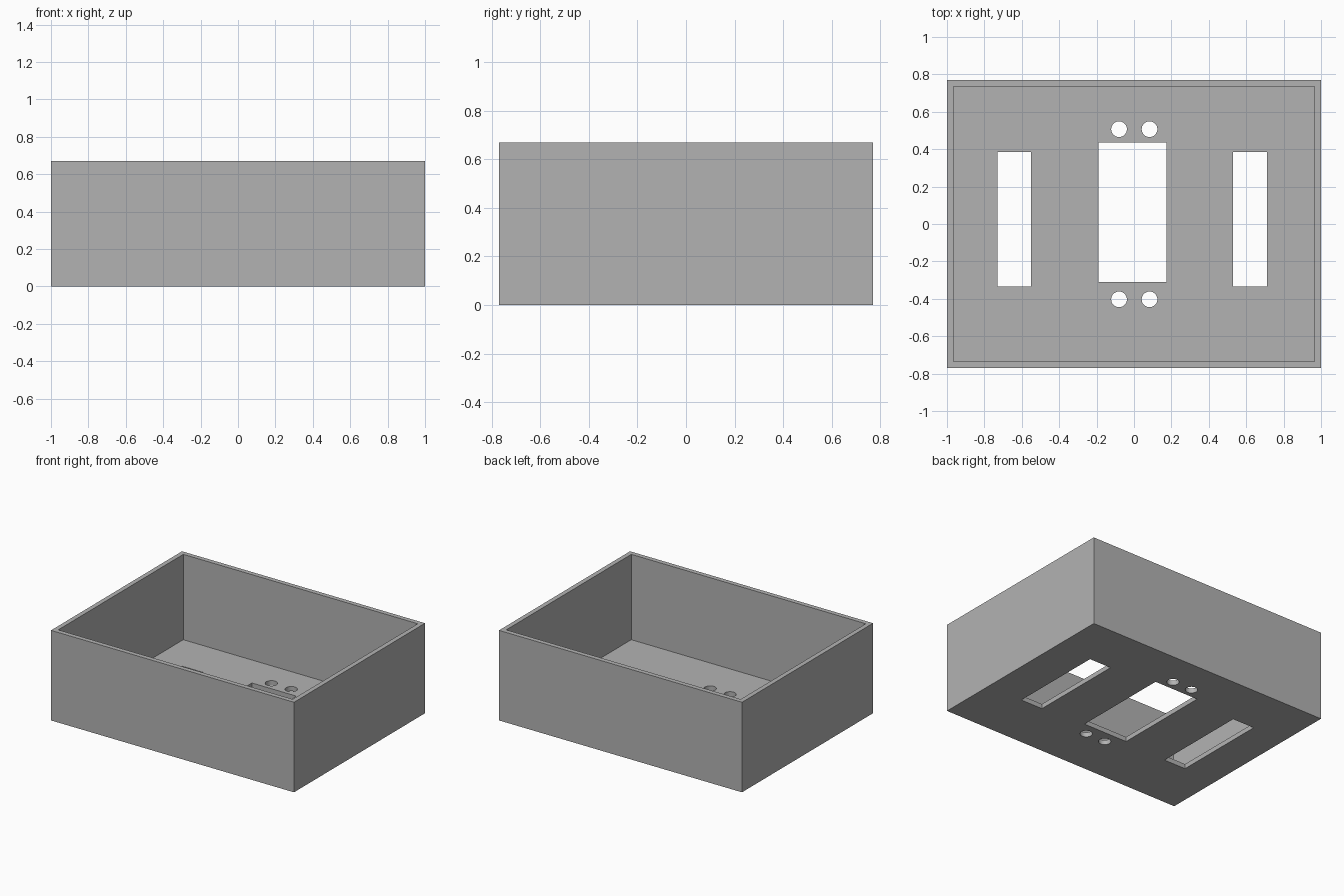
import bpy

if "Cube" in bpy.data.objects:
    bpy.data.objects.remove(bpy.data.objects["Cube"], do_unlink=True)

WIDTH, DEPTH, HEIGHT, WALL = 2.0, 1.54, 0.67, 0.035

grey = bpy.data.materials.new("plain grey")
grey.use_nodes = True
colour = (0.45, 0.45, 0.45, 1)
grey.diffuse_color = colour
grey.node_tree.nodes["Principled BSDF"].inputs["Base Color"].default_value = colour


def block(name, x0, x1, y0, y1, z0, z1):
    bpy.ops.mesh.primitive_cube_add(
        size=1, location=((x0 + x1) / 2, (y0 + y1) / 2, (z0 + z1) / 2))
    ob = bpy.context.object
    ob.name = name
    ob.scale = (x1 - x0, y1 - y0, z1 - z0)
    bpy.ops.object.transform_apply(location=True, rotation=False, scale=True)
    return ob


# Outer shell
box = block("open_box", -WIDTH / 2, WIDTH / 2, -DEPTH / 2, DEPTH / 2, 0, HEIGHT)
box.data.materials.append(grey)

# Hollow interior, open at the top
cutters = [block("interior_cutter", WALL - WIDTH / 2, WIDTH / 2 - WALL,
                 WALL - DEPTH / 2, DEPTH / 2 - WALL, WALL, HEIGHT + 0.2)]

# Rectangular openings through the floor
for name, x0, x1, y0, y1 in (
        ("right_slot_cutter", -0.73, -0.55, -0.335, 0.385),
        ("left_slot_cutter", 0.53, 0.71, -0.335, 0.385),
        ("centre_window_cutter", -0.19, 0.175, -0.31, 0.435)):
    cutters.append(block(name, x0, x1, y0, y1, -0.1, 0.1))

# Pairs of round holes before and behind the centre window
for x in (-0.08, 0.083):
    for y in (-0.403, 0.507):
        bpy.ops.mesh.primitive_cylinder_add(
            vertices=32, radius=0.042, depth=0.2, location=(x, y, 0))
        bpy.context.object.name = "round_hole_cutter"
        cutters.append(bpy.context.object)

# Cut everything, then drop the cutters
for cutter in cutters:
    cutter.data.materials.append(grey)
    cutter.hide_render = True
    mod = box.modifiers.new(cutter.name, "BOOLEAN")
    mod.operation = "DIFFERENCE"
    mod.solver = "EXACT"
    mod.object = cutter
    bpy.context.view_layer.objects.active = box
    bpy.ops.object.modifier_apply(modifier=mod.name)
    bpy.data.objects.remove(cutter, do_unlink=True)

# Keep flat walls crisp and round the hole sides
bpy.ops.object.select_all(action="DESELECT")
box.select_set(True)
bpy.context.view_layer.objects.active = box
bpy.ops.object.shade_smooth_by_angle()
